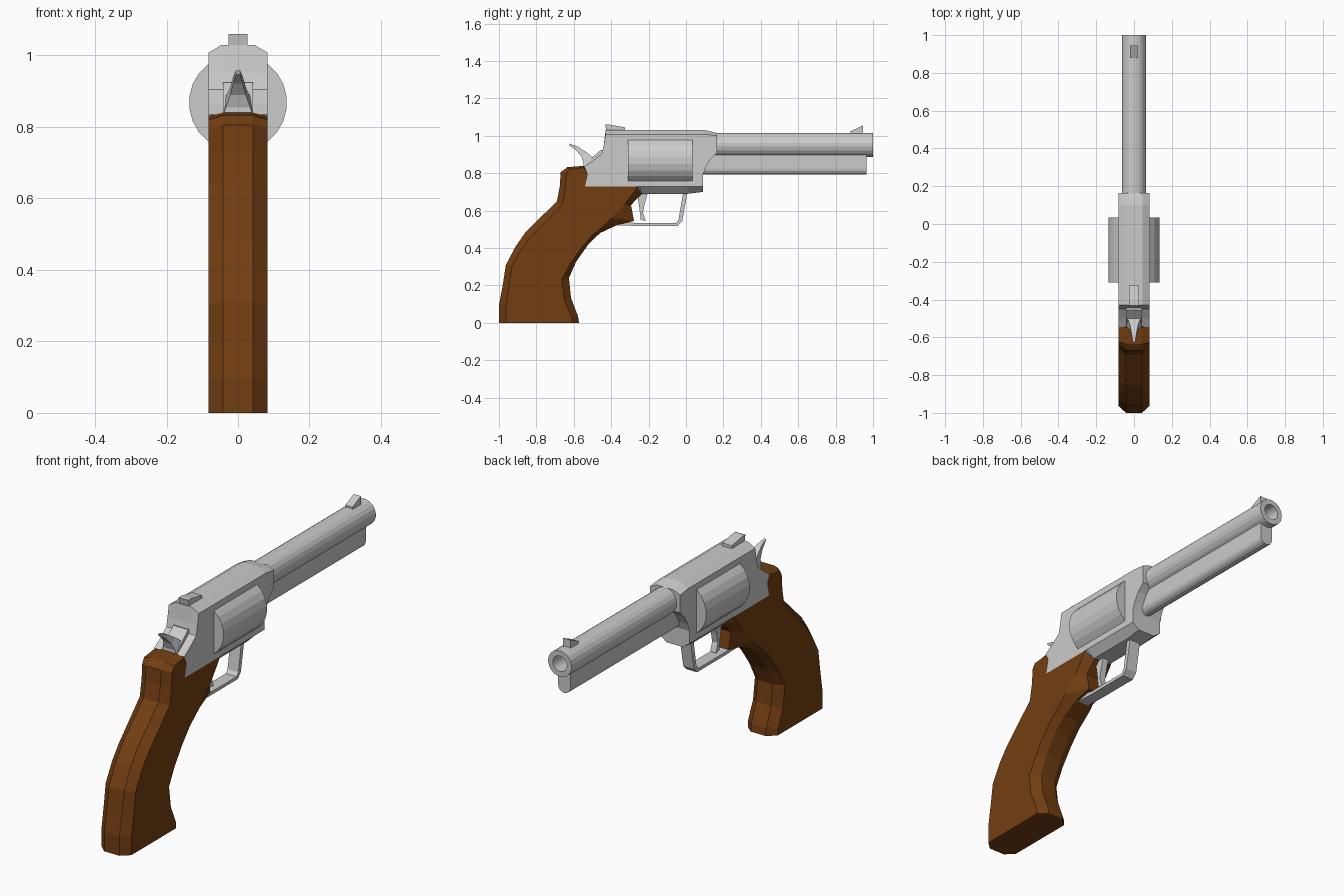
import bpy, bmesh
from math import sin, cos, pi

wood = bpy.data.materials.new("dark_wood")
wood.diffuse_color = (0.17, 0.048, 0.006, 1)


def loft(name, loops, mat=None):
    """Skin equal-length rings of points and cap both ends."""
    bm = bmesh.new()
    rings = [[bm.verts.new(p) for p in loop] for loop in loops]
    n = len(rings[0])
    for a, b in zip(rings, rings[1:]):
        for i in range(n):
            j = (i + 1) % n
            bm.faces.new((a[i], a[j], b[j], b[i]))
    bm.faces.new(rings[0][::-1])
    bm.faces.new(rings[-1])
    bmesh.ops.recalc_face_normals(bm, faces=bm.faces)
    me = bpy.data.meshes.new(name)
    bm.to_mesh(me)
    bm.free()
    ob = bpy.data.objects.new(name, me)
    bpy.context.collection.objects.link(ob)
    if mat:
        me.materials.append(mat)
    return ob


def prism(name, half, pts):
    """Side profile (y, z) extruded across x."""
    return loft(name, [[(x, y, z) for y, z in pts] for x in (-half, half)])


def chamfered(name, mid, half, rows, mat=None):
    """Rows are (y, z) on the centre band, then (y, z) on the flat side."""
    core = [r[:2] for r in rows]
    side = [r[-2:] for r in rows]
    layers = ((-half, side), (-mid, core), (mid, core), (half, side))
    return loft(name, [[(x, y, z) for y, z in pts] for x, pts in layers], mat)


def ring(y, r, z, n):
    return [(r * sin(2 * pi * (i + .5) / n), y, z + r * cos(2 * pi * (i + .5) / n))
            for i in range(n)]


# Grip: outline with wide chamfers on front and back
chamfered("grip", .042, .083, [
    (-1, 0, -.963, 0), (-1, .096, -.963, .09), (-.98, .2, -.945, .2),
    (-.963, .31, -.93, .305), (-.91, .41, -.88, .395), (-.856, .487, -.83, .46),
    (-.69, .65, -.66, .635), (-.675, .73, -.645, .72), (-.67, .805, -.64, .795),
    (-.635, .832, -.625, .82), (-.545, .84, -.545, .83), (-.525, .795),
    (-.54, .728), (-.22, .728, -.262, .728), (-.22, .705, -.275, .705),
    (-.294, .63, -.33, .63), (-.278, .545, -.40, .56), (-.364, .525, -.42, .535),
    (-.46, .48, -.50, .47), (-.524, .417, -.56, .40), (-.588, .326, -.62, .315),
    (-.626, .24, -.665, .23), (-.615, .134, -.65, .12), (-.578, .037, -.61, .03),
    (-.572, 0, -.608, 0)], wood)

# Frame: chamfered along the top and the bottom
chamfered("frame", .045, .083, [
    (-.43, 1.03, -.43, 1.008), (.10, 1.03, .10, 1.008), (.165, 1.016, .165, 1.0),
    (.165, .91), (.13, .875), (.105, .83), (.09, .79),
    (.09, .70, .09, .728), (.01, .69, .01, .728), (-.24, .69, -.24, .728),
    (-.54, .728), (-.525, .795), (-.545, .835), (-.50, .865), (-.45, .905),
    (-.44, .95)])

# Cylinder, showing through both sides of the frame
loft("cylinder", [ring(-.31, .137, .868, 24), ring(.035, .137, .868, 24)])

# Barrel with a hollow bore
loft("barrel", [ring(y, r, .952, 20) for y, r in
                ((.08, .065), (1, .065), (1, .039), (.7, .039))])

# Round-bottomed lug under the barrel
lug = [(-.034, .91)] + [(-.034 * cos(pi * i / 8), .826 - .034 * sin(pi * i / 8))
                        for i in range(9)] + [(.034, .91)]
loft("barrel_lug", [[(x, y, z) for x, z in lug] for y in (.08, .965)])

# Sights
prism("front_sight", .02, [(.88, 1.0), (.88, 1.025), (.945, 1.055), (.945, 1.0)])
prism("rear_sight", .027, [(-.425, 1.02), (-.432, 1.06), (-.41, 1.06),
                           (-.325, 1.045), (-.325, 1.02)])

# Hammer: wide block and tapering spur
prism("hammer_block", .042, [(-.545, .835), (-.50, .885), (-.455, .925),
                             (-.42, .92), (-.42, .835)])
spur = [(-.625, .958, -.622, .947, .006), (-.58, .943, -.587, .922, .013),
        (-.53, .91, -.56, .89, .022), (-.50, .885, -.547, .855, .034),
        (-.45, .87, -.547, .83, .042)]
loft("hammer_spur", [[(-w, a, b), (w, a, b), (w, c, d), (-w, c, d)]
                     for a, b, c, d, w in spur])

# Trigger and guard
prism("trigger", .016, [(-.265, .71), (-.25, .62), (-.242, .55), (-.215, .545),
                        (-.23, .59), (-.22, .64), (-.2, .71)])
prism("trigger_guard", .03, [
    (.01, .71), (-.02, .545), (-.045, .518), (-.27, .518), (-.40, .523),
    (-.40, .55), (-.27, .534), (-.055, .534), (-.04, .55), (-.013, .71)])
